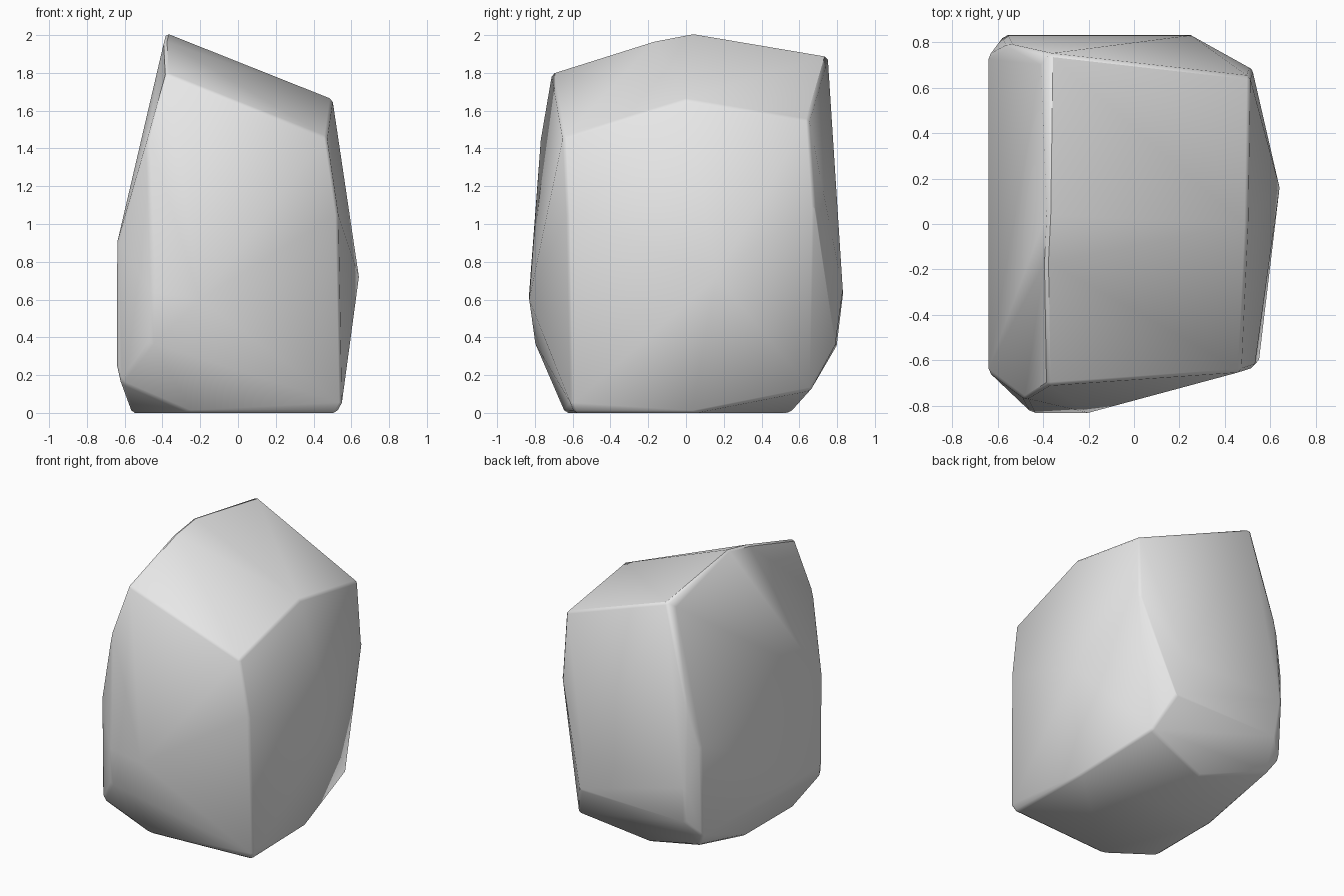
import bpy
import bmesh
import math
from mathutils import Vector

default_cube = bpy.data.objects.get("Cube")
if default_cube:
    bpy.data.objects.remove(default_cube, do_unlink=True)

# Sloped crown with a soft ridge across the middle
crown = [(-.38, -.71, 1.8), (.47, -.65, 1.46), (-.39, -.17, 1.97), (-.38, .04, 2.01),
         (.5, 0, 1.66), (.51, .65, 1.55), (-.37, .75, 1.89), (-.41, .7, 1.85)]

# Front wall, bulging towards the lower corner
front_wall = [(-.48, -.77, 1.45), (-.45, -.83, .64), (-.2, -.83, .6),
              (-.46, -.8, .37), (-.62, -.66, .16)]

# Flat upright side and the pointed side opposite
flat_side = [(-.64, -.65, .9), (-.64, -.64, .25), (-.64, .74, .9), (-.64, .72, .25)]
pointed_side = [(.64, .16, .72), (.53, -.63, 1.05), (.55, -.61, .05), (.52, .68, 1.1)]

# Back wall, rounding under at its foot
back_wall = [(-.55, .79, 1.25), (-.57, .83, .62), (.25, .83, .65),
             (-.55, .8, .36), (.3, .79, .36), (-.58, .67, .15), (.4, .66, .12)]

# Footprint on the ground
foot = [(.52, -.59), (-.25, -.64), (-.56, -.42), (-.56, .1), (-.1, .55), (.51, .05)]
base = [(x, y, 0) for x, y in foot]


def sharp_edges(bm, limit):
    """Edges whose two faces meet at more than the limit."""
    return [edge for edge in bm.edges
            if len(edge.link_faces) == 2 and edge.calc_face_angle() > limit]


def make_stone(name, corners, material):
    """Wrap the corners in a closed skin and soften its hard edges."""
    bm = bmesh.new()
    for corner in corners:
        bm.verts.new(Vector(corner))
    hull = bmesh.ops.convex_hull(bm, input=list(bm.verts))
    unused = {item for item in hull["geom_interior"] + hull["geom_unused"]
              if isinstance(item, bmesh.types.BMVert)}
    bmesh.ops.delete(bm, geom=list(unused), context="VERTS")
    bmesh.ops.dissolve_limit(bm, angle_limit=math.radians(3),
                             verts=list(bm.verts), edges=list(bm.edges))
    bmesh.ops.bevel(bm, geom=sharp_edges(bm, math.radians(32)), offset=.015,
                    segments=1, affect="EDGES", profile=.5, clamp_overlap=True)
    bmesh.ops.recalc_face_normals(bm, faces=list(bm.faces))

    mesh = bpy.data.meshes.new(name)
    bm.to_mesh(mesh)
    bm.free()
    mesh.materials.append(material)
    stone = bpy.data.objects.new(name, mesh)
    bpy.context.collection.objects.link(stone)
    return stone


# Plain stone colour
stone_grey = bpy.data.materials.new("stone_grey")
stone_grey.use_nodes = True
colour = (.8, .8, .8, 1)
stone_grey.diffuse_color = colour
stone_grey.node_tree.nodes["Principled BSDF"].inputs["Base Color"].default_value = colour

rock = make_stone("rock", crown + front_wall + flat_side + pointed_side + back_wall + base,
                  stone_grey)

# Smooth shading, keeping the hard edges crisp
bpy.ops.object.select_all(action="DESELECT")
rock.select_set(True)
bpy.context.view_layer.objects.active = rock
bpy.ops.object.shade_smooth_by_angle(angle=math.radians(35))
